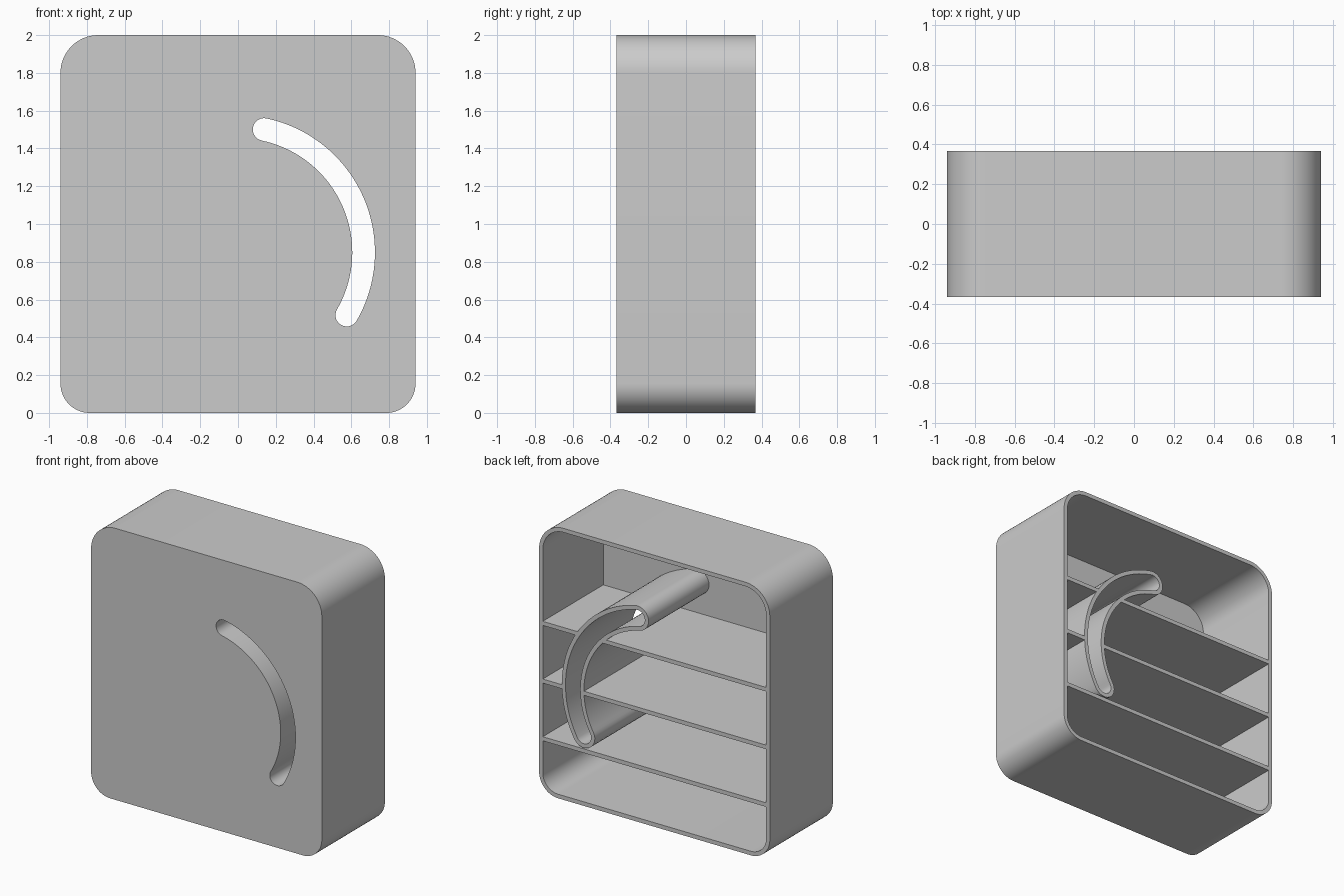
import bpy, bmesh
from math import sin, cos, radians, pi

WALL = 0.03
HALF_X, HEIGHT, HALF_Y = 0.94, 2.0, 0.367
TOP_R, BOTTOM_R = 0.2, 0.155
ARC_Z, ARC_R, SLOT_HALF = 0.85, 0.665, 0.06
ARC_START, ARC_END = radians(-30), radians(78)

if "Cube" in bpy.data.objects:
    bpy.data.objects.remove(bpy.data.objects["Cube"], do_unlink=True)

grey = bpy.data.materials.new("light grey plastic")
grey.use_nodes = True
colour = (0.6, 0.6, 0.6, 1)
grey.diffuse_color = colour
for node in grey.node_tree.nodes:
    if node.type == 'BSDF_PRINCIPLED':
        node.inputs["Base Color"].default_value = colour


def arc(cx, cz, r, a0, a1, steps):
    return [(cx + r * cos(a0 + (a1 - a0) * i / steps),
             cz + r * sin(a0 + (a1 - a0) * i / steps)) for i in range(steps + 1)]


def rounded_outline(inset):
    """Rounded rectangle, with larger radii at the top."""
    pts = []
    for k, (sx, top) in enumerate([(1, True), (-1, True), (-1, False), (1, False)]):
        r = TOP_R if top else BOTTOM_R
        cz = HEIGHT - r if top else r
        pts += arc(sx * (HALF_X - r), cz, r - inset, k * pi / 2, (k + 1) * pi / 2, 16)
    return pts


def slot_outline(half):
    """Curved slot with round ends."""
    def cap(a, start):
        return arc(ARC_R * cos(a), ARC_Z + ARC_R * sin(a), half, start, start + pi, 14)[1:-1]
    return (arc(0, ARC_Z, ARC_R + half, ARC_START, ARC_END, 48) + cap(ARC_END, ARC_END)
            + arc(0, ARC_Z, ARC_R - half, ARC_END, ARC_START, 48)
            + cap(ARC_START, ARC_START + pi))


def prism(name, outline, y0, y1):
    """Extrude an x-z outline from y0 to y1."""
    bm = bmesh.new()
    face = bm.faces.new([bm.verts.new((x, y0, z)) for x, z in outline])
    ext = bmesh.ops.extrude_face_region(bm, geom=[face])
    moved = [v for v in ext["geom"] if isinstance(v, bmesh.types.BMVert)]
    bmesh.ops.translate(bm, verts=moved, vec=(0, y1 - y0, 0))
    bmesh.ops.recalc_face_normals(bm, faces=bm.faces)
    mesh = bpy.data.meshes.new(name)
    bm.to_mesh(mesh)
    bm.free()
    mesh.materials.append(grey)
    obj = bpy.data.objects.new(name, mesh)
    bpy.context.collection.objects.link(obj)
    return obj


def select(obj):
    bpy.ops.object.select_all(action='DESELECT')
    obj.select_set(True)
    bpy.context.view_layer.objects.active = obj


def cut(obj, cutter):
    select(obj)
    mod = obj.modifiers.new("cut", 'BOOLEAN')
    mod.operation, mod.solver, mod.object = 'DIFFERENCE', 'EXACT', cutter
    bpy.ops.object.modifier_apply(modifier=mod.name)


# Cutters
cavity = prism("cavity_cutter", rounded_outline(WALL), -HALF_Y + WALL, HALF_Y + 0.2)
slot = prism("slot_cutter", slot_outline(SLOT_HALF), -HALF_Y - 0.2, HALF_Y + 0.2)
sleeve = prism("sleeve_cutter", slot_outline(SLOT_HALF + WALL), -HALF_Y - 0.2, HALF_Y + 0.2)

# Open-backed housing with the curved slot through its front
housing = prism("housing", rounded_outline(0), -HALF_Y, HALF_Y)
cut(housing, cavity)
cut(housing, slot)

# Sleeve around the slot, running to the open back
slot_sleeve = prism("slot_sleeve", slot_outline(SLOT_HALF + WALL), -HALF_Y + WALL, HALF_Y)
cut(slot_sleeve, slot)

# Three shelves, interrupted by the sleeve
parts = [housing, slot_sleeve]
half = HALF_X - WALL
for name, top in (("lower_shelf", 0.42), ("middle_shelf", 0.845), ("upper_shelf", 1.27)):
    outline = [(-half, top - WALL), (half, top - WALL), (half, top), (-half, top)]
    shelf = prism(name, outline, -HALF_Y + WALL, HALF_Y)
    cut(shelf, sleeve)
    parts.append(shelf)

for cutter in (cavity, slot, sleeve):
    bpy.data.objects.remove(cutter, do_unlink=True)

for part in parts:
    select(part)
    bpy.ops.object.shade_smooth_by_angle(angle=radians(30))
